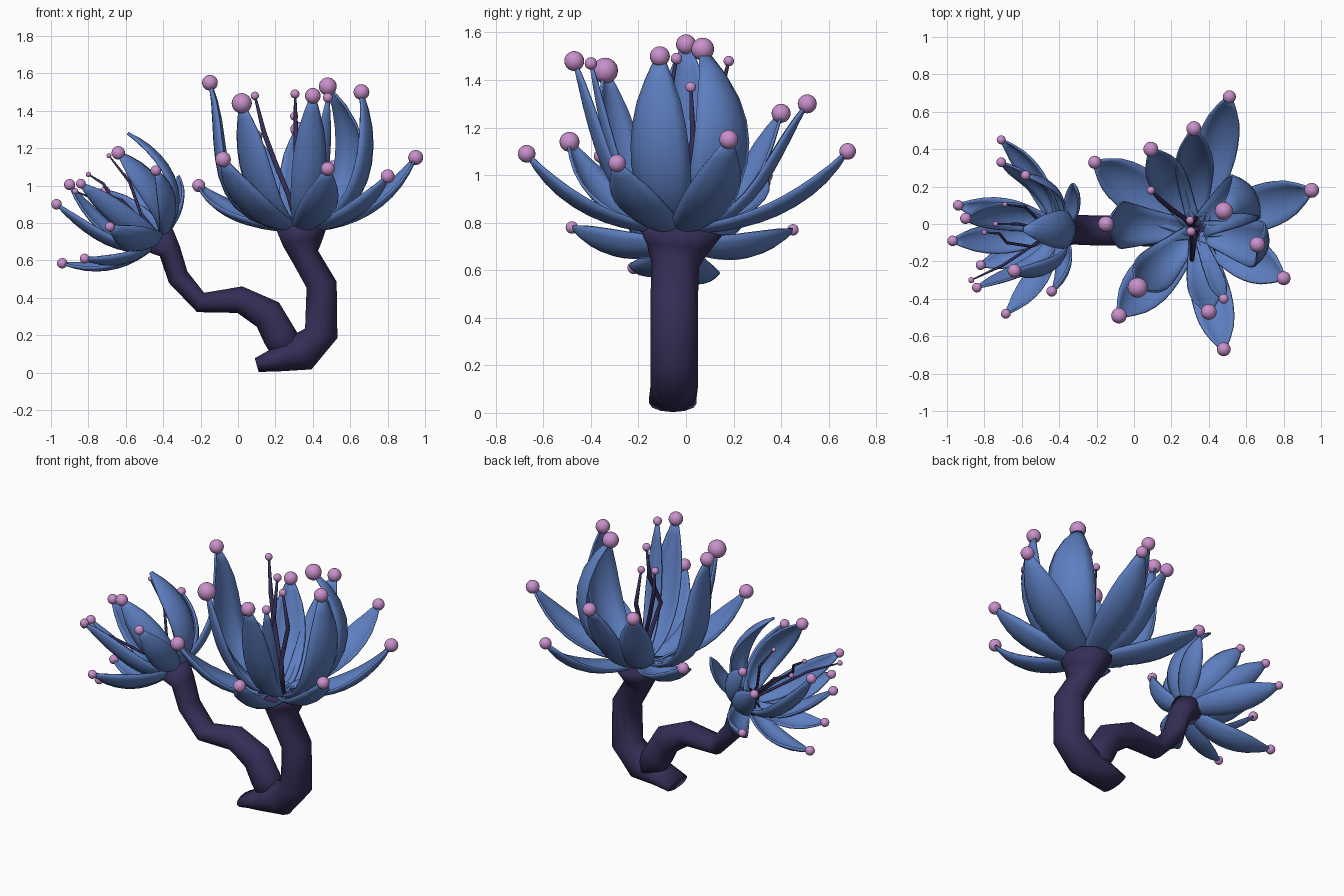
import bpy, math
from mathutils import Vector as V


def material(name, rgb):
    m = bpy.data.materials.new(name)
    m.diffuse_color = (*rgb, 1)
    return m


BLUE = material("petal_blue", (0.11, 0.21, 0.53))
DARK = material("stem_dark", (0.035, 0.028, 0.095))
PINK = material("tip_pink", (0.58, 0.28, 0.60))


def mesh_object(name, verts, faces, mat):
    me = bpy.data.meshes.new(name)
    me.from_pydata([tuple(v) for v in verts], [], faces)
    me.materials.append(mat)
    me.polygons.foreach_set("use_smooth", [True] * len(me.polygons))
    ob = bpy.data.objects.new(name, me)
    bpy.context.collection.objects.link(ob)
    return ob


def tube(name, pts, sides):
    """Rings along a path; each point is x, y, z, in-plane radius, sideways radius."""
    P = [V(p[:3]) for p in pts]
    verts, faces = [], []
    for i, p in enumerate(P):
        d = (P[min(i + 1, len(P) - 1)] - P[max(i - 1, 0)]).normalized()
        n = d.cross(V((0, 1, 0))).normalized()
        s = n.cross(d)
        for k in range(sides):
            a = 2 * math.pi * k / sides
            verts.append(p + n * pts[i][3] * math.cos(a) + s * pts[i][4] * math.sin(a))
    for i in range(len(P) - 1):
        for k in range(sides):
            k2 = (k + 1) % sides
            faces.append((i * sides + k, i * sides + k2, (i + 1) * sides + k2, (i + 1) * sides + k))
    faces.append(tuple(reversed(range(sides))))
    faces.append(tuple(range((len(P) - 1) * sides, len(P) * sides)))
    return mesh_object(name, verts, faces, DARK)


def ball(name, p, r):
    bpy.ops.mesh.primitive_uv_sphere_add(segments=20, ring_count=12, radius=r, location=p)
    ob = bpy.context.object
    ob.name = name
    ob.data.materials.append(PINK)
    bpy.ops.object.shade_smooth()


PROFILE = [0.40, 0.58, 0.74, 0.87, 0.95, 1.0, 0.98, 0.90, 0.74, 0.46, 0.12]


def petal(name, centre, axis, tip, width, bulge, base_r):
    """Cupped leaf shape swept along a curve from the flower centre to the tip.
    bulge 0 = spreading petal, otherwise the outward reach of an upright one
    (a pair gives the lower and upper reach)."""
    off = V(tip) - centre
    h = off.dot(axis)
    rad = off - axis * h
    r = rad.length
    rad.normalize()
    side = axis.cross(rad)
    if bulge:
        lo, hi = bulge if isinstance(bulge, tuple) else (bulge, 1.2 * bulge)
        ctrl = [(base_r, 0), (lo, 0.06 * h), (hi, 0.58 * h), (r, h)]
    else:
        ctrl = [(base_r, 0), (0.42 * r, 0.02 * h), (0.78 * r, 0.3 * h), (r, h)]
    c = [centre + rad * a + axis * b for a, b in ctrl]
    n, cols = len(PROFILE), 7
    verts, faces = [], []
    for i in range(n):
        t = i / (n - 1)
        s = 1 - t
        p = c[0] * s**3 + c[1] * 3 * s * s * t + c[2] * 3 * s * t * t + c[3] * t**3
        d = ((c[1] - c[0]) * s * s + (c[2] - c[1]) * 2 * s * t + (c[3] - c[2]) * t * t).normalized()
        up = d.cross(side)
        w = width / 2 * PROFILE[i]
        for j in range(cols):
            u = 2 * j / (cols - 1) - 1
            verts.append(p + side * w * u + up * w * 0.4 * (u * u - 0.3))
    for i in range(n - 1):
        for j in range(cols - 1):
            a = i * cols + j
            faces.append((a, a + 1, a + cols + 1, a + cols))
    ob = mesh_object(name, verts, faces, BLUE)
    m = ob.modifiers.new("thickness", "SOLIDIFY")
    m.thickness = 0.012
    m.offset = 0


def flower(name, centre, axis, petals, stamens, base_r, stamen_r):
    centre, axis = V(centre), V(axis).normalized()
    for i, (tip, width, bulge, r) in enumerate(petals):
        petal(f"{name}_petal_{i}", centre, axis, tip, width, bulge, base_r)
        if r:
            ball(f"{name}_petal_tip_{i}", tip, r)
    for i, (path, r) in enumerate(stamens):
        pts = [(*centre, stamen_r * 1.6, stamen_r * 1.6)]
        pts += [(*p, stamen_r, stamen_r) for p in path[:-1]]
        pts += [(*path[-1], stamen_r * 0.5, stamen_r * 0.5)]
        tube(f"{name}_stamen_{i}", pts, 8)
        ball(f"{name}_stamen_tip_{i}", path[-1], r)


# Main stem with its wedge foot, and the side branch
tube("main_stem", [
    (0.10, -0.055, 0.04, 0.038, 0.10), (0.20, -0.055, 0.068, 0.064, 0.10),
    (0.34, -0.05, 0.108, 0.105, 0.10), (0.445, -0.05, 0.21, 0.09, 0.10),
    (0.447, -0.05, 0.47, 0.082, 0.10), (0.36, -0.045, 0.62, 0.075, 0.10),
    (0.345, -0.035, 0.69, 0.105, 0.13), (0.34, -0.025, 0.77, 0.135, 0.18)], 12)
tube("side_branch", [
    (0.28, -0.04, 0.10, 0.09, 0.085), (0.22, -0.04, 0.20, 0.09, 0.085),
    (0.16, -0.04, 0.31, 0.088, 0.085), (0.01, -0.035, 0.39, 0.072, 0.082),
    (-0.20, -0.035, 0.375, 0.055, 0.08), (-0.32, -0.03, 0.51, 0.058, 0.08),
    (-0.365, -0.03, 0.65, 0.06, 0.085), (-0.43, -0.03, 0.72, 0.10, 0.11)], 12)

# Large flower: tip position, width, bulge, tip ball radius
flower("large_flower", (0.33, -0.03, 0.765), (0, 0, 1), [
    ((0.51, 0.68, 1.10), 0.22, 0, 0.035),
    ((0.32, 0.51, 1.30), 0.20, 0.33, 0.04),
    ((0.09, 0.40, 1.26), 0.20, 0.32, 0.04),
    ((-0.21, 0.33, 1.00), 0.25, 0, 0.035),
    ((0.95, 0.18, 1.15), 0.24, 0, 0.04),
    ((0.48, 0.07, 1.53), 0.28, (0.32, 0.52), 0.048),
    ((-0.15, 0.00, 1.55), 0.25, (0.54, 0.40), 0.042),
    ((0.66, -0.11, 1.50), 0.25, 0.37, 0.042),
    ((0.80, -0.29, 1.05), 0.23, 0, 0.037),
    ((0.48, -0.67, 1.09), 0.21, 0, 0.037),
    ((0.40, -0.47, 1.48), 0.18, 0.30, 0.042),
    ((0.02, -0.34, 1.44), 0.23, 0.33, 0.054),
    ((-0.08, -0.49, 1.14), 0.25, 0, 0.042),
    ((0.48, -0.40, 1.47), 0.09, 0.28, 0.026)],
    [([(0.27, 0.03, 0.95), (0.20, 0.08, 1.12), (0.14, 0.13, 1.28), (0.09, 0.18, 1.48)], 0.022),
     ([(0.32, -0.10, 0.92), (0.31, -0.19, 1.08), (0.31, -0.08, 1.28), (0.305, -0.04, 1.49)], 0.024),
     ([(0.31, -0.01, 0.95), (0.33, 0.03, 1.15), (0.30, 0.02, 1.37)], 0.022)],
    0.02, 0.013)

# Small tilted flower
flower("small_flower", (-0.41, -0.03, 0.715), (-0.72, 0, 0.69), [
    ((-0.97, -0.09, 0.90), 0.16, 0.22, 0.028),
    ((-0.94, 0.10, 0.585), 0.17, 0, 0.028),
    ((-0.82, -0.22, 0.61), 0.15, 0, 0.026),
    ((-0.90, 0.03, 1.005), 0.16, 0.20, 0.03),
    ((-0.84, -0.34, 1.01), 0.13, 0.22, 0.026),
    ((-0.64, -0.25, 1.175), 0.17, 0.26, 0.036),
    ((-0.44, -0.36, 1.08), 0.15, 0, 0.028),
    ((-0.685, -0.48, 0.78), 0.17, 0, 0.026),
    ((-0.71, 0.45, 0.77), 0.16, 0, 0.024),
    ((-0.71, 0.33, 0.97), 0.15, 0.25, 0.026),
    ((-0.58, 0.26, 1.05), 0.15, 0.25, 0.026),
    ((-0.59, -0.03, 1.28), 0.20, 0.29, 0),
    ((-0.32, 0.21, 1.05), 0.14, 0, 0)],
    [([(-0.52, 0.03, 0.85), (-0.58, 0.09, 1.02), (-0.69, 0.105, 1.16)], 0.013),
     ([(-0.55, -0.12, 0.84), (-0.68, -0.10, 0.94), (-0.72, -0.05, 1.01), (-0.80, -0.045, 1.06)], 0.014),
     ([(-0.52, -0.02, 0.82), (-0.62, 0.00, 0.92), (-0.74, 0.00, 0.97)], 0.014),
     ([(-0.55, -0.12, 0.80), (-0.70, -0.22, 0.90), (-0.87, -0.30, 0.97)], 0.016)],
    0.02, 0.008)
